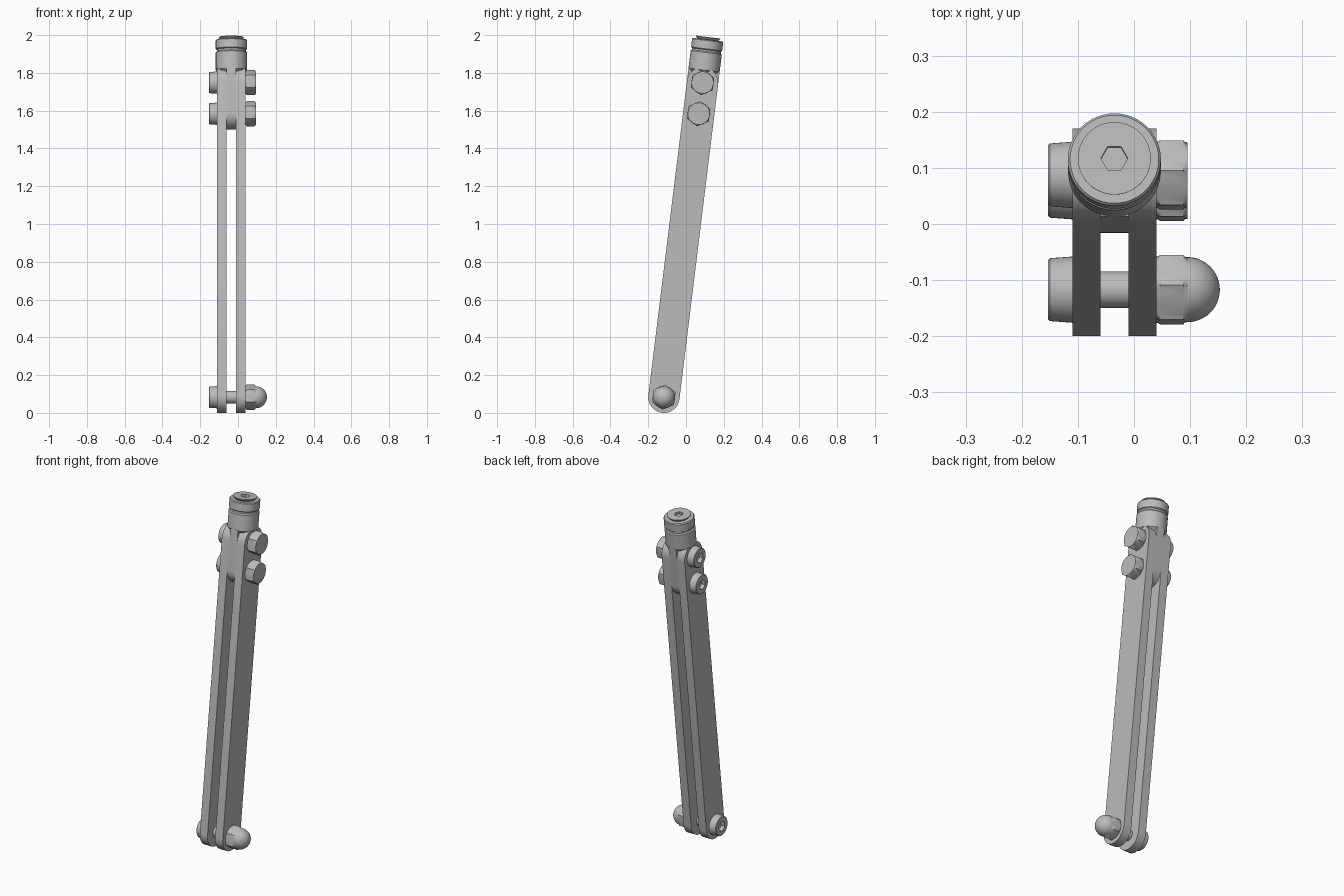
import bpy, bmesh
from math import pi, sin, cos, radians
from mathutils import Matrix, Vector

cube = bpy.data.objects.get("Cube")
if cube:
    bpy.data.objects.remove(cube, do_unlink=True)

steel = bpy.data.materials.new("brushed_grey")
steel.use_nodes = True
GREY = (0.5, 0.5, 0.5, 1)
steel.diffuse_color = GREY
steel.node_tree.nodes["Principled BSDF"].inputs["Base Color"].default_value = GREY

# Whole assembly leans back about the lower pivot
LEAN = Matrix.Translation((0, -0.117, 0.083)) @ Matrix.Rotation(radians(-7), 4, 'X')
CENTRE_X, HALF = -0.035, 0.083
LOWER_BOLT, UPPER_BOLT = 1.512, 1.678
SEG = 48


def finish(name, bm, place):
    bmesh.ops.recalc_face_normals(bm, faces=bm.faces)
    bmesh.ops.transform(bm, matrix=LEAN @ place, verts=bm.verts)
    mesh = bpy.data.meshes.new(name)
    bm.to_mesh(mesh)
    bm.free()
    mesh.materials.append(steel)
    obj = bpy.data.objects.new(name, mesh)
    bpy.context.collection.objects.link(obj)
    bpy.ops.object.select_all(action='DESELECT')
    obj.select_set(True)
    bpy.context.view_layer.objects.active = obj
    bpy.ops.object.shade_smooth_by_angle(angle=radians(30))


def lathe(name, profile, place):
    """Stack of rings (radius, height, kind); kind is 'round' or 'hex'."""
    bm = bmesh.new()
    rings = []
    for radius, height, kind in profile:
        ring = []
        for i in range(SEG):
            a = 2 * pi * i / SEG
            r = radius
            if kind == 'hex':
                r *= cos(pi / 6) / cos(a % (pi / 3) - pi / 6)
            ring.append(bm.verts.new((r * cos(a), r * sin(a), height)))
        rings.append(ring)
    for low, high in zip(rings, rings[1:]):
        for i in range(SEG):
            j = (i + 1) % SEG
            bm.faces.new((low[i], low[j], high[j], high[i]))
    bm.faces.new(rings[0])
    bm.faces.new(rings[-1])
    finish(name, bm, place)


def plate(name, x0, x1, bottom, top, round_top):
    """Flat bar with half-round ends, extruded across x."""
    outline = [(HALF * cos(pi + pi * i / 24), bottom + HALF * sin(pi + pi * i / 24)) for i in range(25)]
    if round_top:
        outline += [(HALF * cos(pi * i / 24), top + HALF * sin(pi * i / 24)) for i in range(25)]
    else:
        outline += [(HALF, top), (-HALF, top)]
    bm = bmesh.new()
    face = bm.faces.new([bm.verts.new((x0, y, z)) for y, z in outline])
    side = bmesh.ops.extrude_face_region(bm, geom=[face])["geom"]
    moved = [v for v in side if isinstance(v, bmesh.types.BMVert)]
    bmesh.ops.translate(bm, verts=moved, vec=Vector((x1 - x0, 0, 0)))
    finish(name, bm, Matrix())


# Twin bars and the tongue clamped between them
plate("right_bar", -0.11, -0.06, 0, UPPER_BOLT, True)
plate("left_bar", -0.01, 0.04, 0, UPPER_BOLT, True)
plate("tongue", -0.06, -0.01, LOWER_BOLT, 1.75, False)

# Round socket body, grooved cap and countersunk screw
axis = Matrix.Translation((CENTRE_X, 0, 0))
lathe("socket_body", [(0.05, 1.71, 'round'), (HALF, 1.745, 'round'), (HALF, 1.838, 'round'),
                      (0.077, 1.844, 'round'), (0.077, 1.858, 'round')], axis)
lathe("end_cap", [(0.077, 1.853, 'round'), (HALF, 1.858, 'round'), (HALF, 1.902, 'round'),
                  (0.079, 1.907, 'round')], axis)
lathe("cap_screw", [(0.05, 1.90, 'round'), (0.065, 1.918, 'round'), (0.065, 1.921, 'round'),
                    (0.024, 1.921, 'hex'), (0.024, 1.905, 'hex'), (0.001, 1.898, 'round')], axis)

# Bolts with socket heads on the right and nuts on the left
HEAD = [(0.0325, -0.155, 'round'), (0.0325, 0, 'round'), (0.059, 0, 'round'),
        (0.056, 0.04, 'round'), (0.053, 0.043, 'round'), (0.03, 0.043, 'hex'),
        (0.03, 0.02, 'hex'), (0.001, 0.014, 'round')]
NUT = [(0.059, 0, 'round'), (0.067, 0.006, 'hex'), (0.067, 0.048, 'hex'), (0.058, 0.055, 'round')]
DOME = [(0.058 * cos(a), 0.055 + 0.058 * sin(a), 'round')
        for a in (i * pi / 24 for i in range(1, 12))] + [(0.001, 0.113, 'round')]

for label, height, domed in (("pivot", 0, True), ("lower", LOWER_BOLT, False), ("upper", UPPER_BOLT, False)):
    lathe(label + "_bolt", HEAD, Matrix.Translation((-0.11, 0, height)) @ Matrix.Rotation(-pi / 2, 4, 'Y'))
    lathe(label + "_nut", NUT + (DOME if domed else []),
          Matrix.Translation((0.04, 0, height)) @ Matrix.Rotation(pi / 2, 4, 'Y'))
